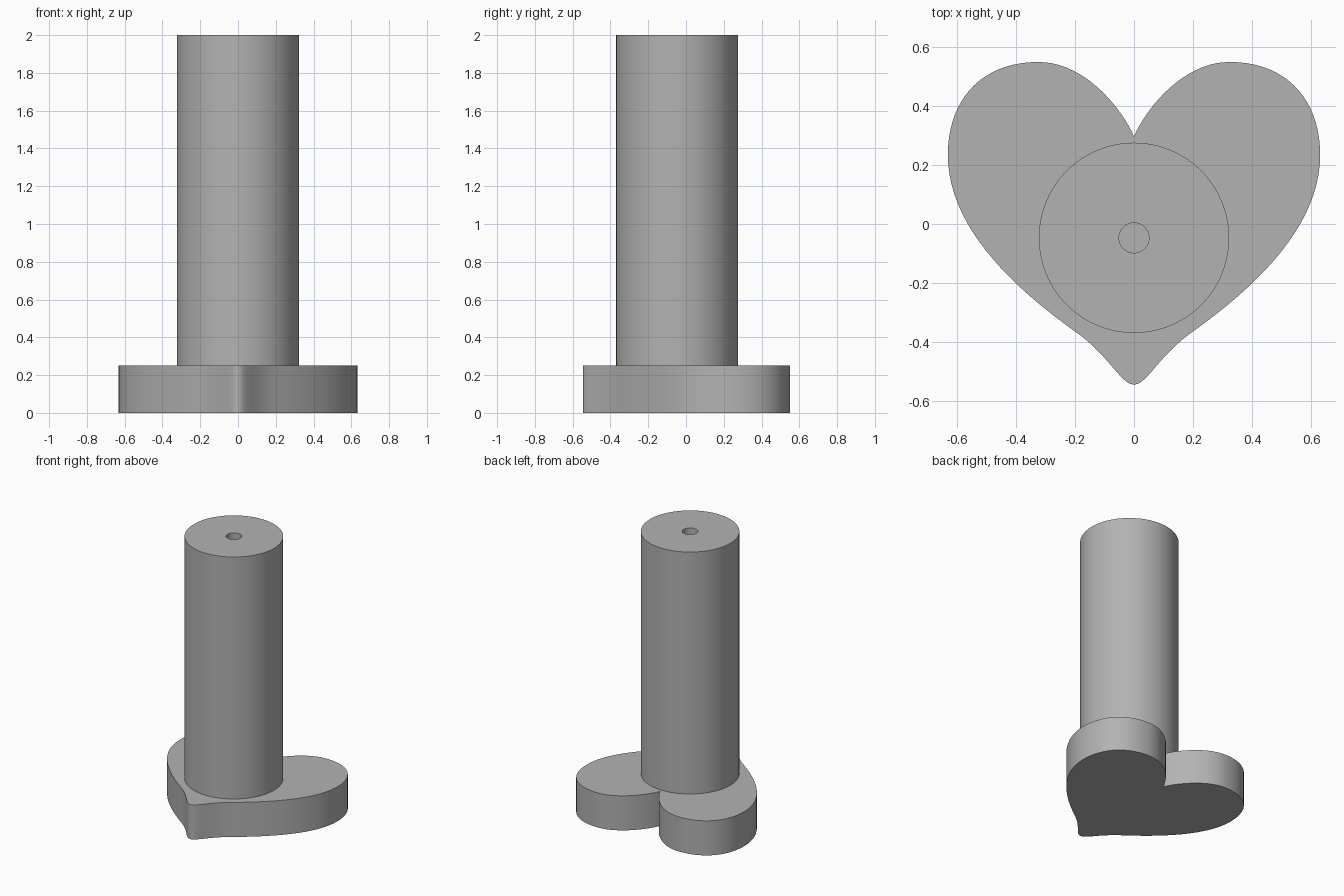
import bpy, bmesh, math
from mathutils import Vector
from mathutils.geometry import interpolate_bezier

if "Cube" in bpy.data.objects:
    bpy.data.objects.remove(bpy.data.objects["Cube"])

BASE_TOP, TOP = 0.25, 2.0
CENTRE_Y, HANDLE_R, HOLE_R = -0.047, 0.323, 0.051

grey = bpy.data.materials.new("plain_grey")
grey.diffuse_color = (0.45, 0.45, 0.45, 1)
grey.use_nodes = True
grey.node_tree.nodes["Principled BSDF"].inputs["Base Color"].default_value = grey.diffuse_color


def finish(bm, name):
    bmesh.ops.recalc_face_normals(bm, faces=bm.faces)
    mesh = bpy.data.meshes.new(name)
    bm.to_mesh(mesh)
    bm.free()
    mesh.materials.append(grey)
    obj = bpy.data.objects.new(name, mesh)
    bpy.context.collection.objects.link(obj)
    bpy.ops.object.select_all(action='DESELECT')
    obj.select_set(True)
    bpy.context.view_layer.objects.active = obj
    bpy.ops.object.shade_smooth_by_angle(angle=math.radians(35))
    return obj


# Heart base: right half from the notch to the tip, mirrored and extruded
segments = [
    ((0, 0.297), (0.04, 0.39), (0.165, 0.55), (0.325, 0.55)),
    ((0.325, 0.55), (0.52, 0.55), (0.632, 0.42), (0.632, 0.235)),
    ((0.632, 0.235), (0.632, 0.02), (0.46, -0.18), (0.2, -0.365)),
    ((0.2, -0.365), (0.08, -0.45), (0.045, -0.545), (0, -0.545)),
]
half = []
for seg in segments:
    half += interpolate_bezier(*[Vector(p) for p in seg], 20)[:-1]
tip = Vector((0, -0.545))
outline = half + [tip] + [Vector((-p.x, p.y)) for p in reversed(half[1:])]
bm = bmesh.new()
face = bm.faces.new([bm.verts.new((p.x, p.y, 0)) for p in outline])
ext = bmesh.ops.extrude_face_region(bm, geom=[face])
bmesh.ops.translate(bm, vec=(0, 0, BASE_TOP),
                    verts=[v for v in ext["geom"] if isinstance(v, bmesh.types.BMVert)])
finish(bm, "heart_base")

# Handle: profile spun around its axis, with a narrow bore down the middle
profile = [(HANDLE_R, BASE_TOP), (HANDLE_R, TOP), (HOLE_R, TOP), (HOLE_R, BASE_TOP)]
bm = bmesh.new()
verts = [bm.verts.new((r, CENTRE_Y, z)) for r, z in profile]
edges = [bm.edges.new(pair) for pair in zip(verts, verts[1:])]
bmesh.ops.spin(bm, geom=verts + edges, cent=(0, CENTRE_Y, 0), axis=(0, 0, 1),
               angle=math.tau, steps=96, use_merge=True)
bmesh.ops.remove_doubles(bm, verts=bm.verts, dist=1e-5)
finish(bm, "handle")
